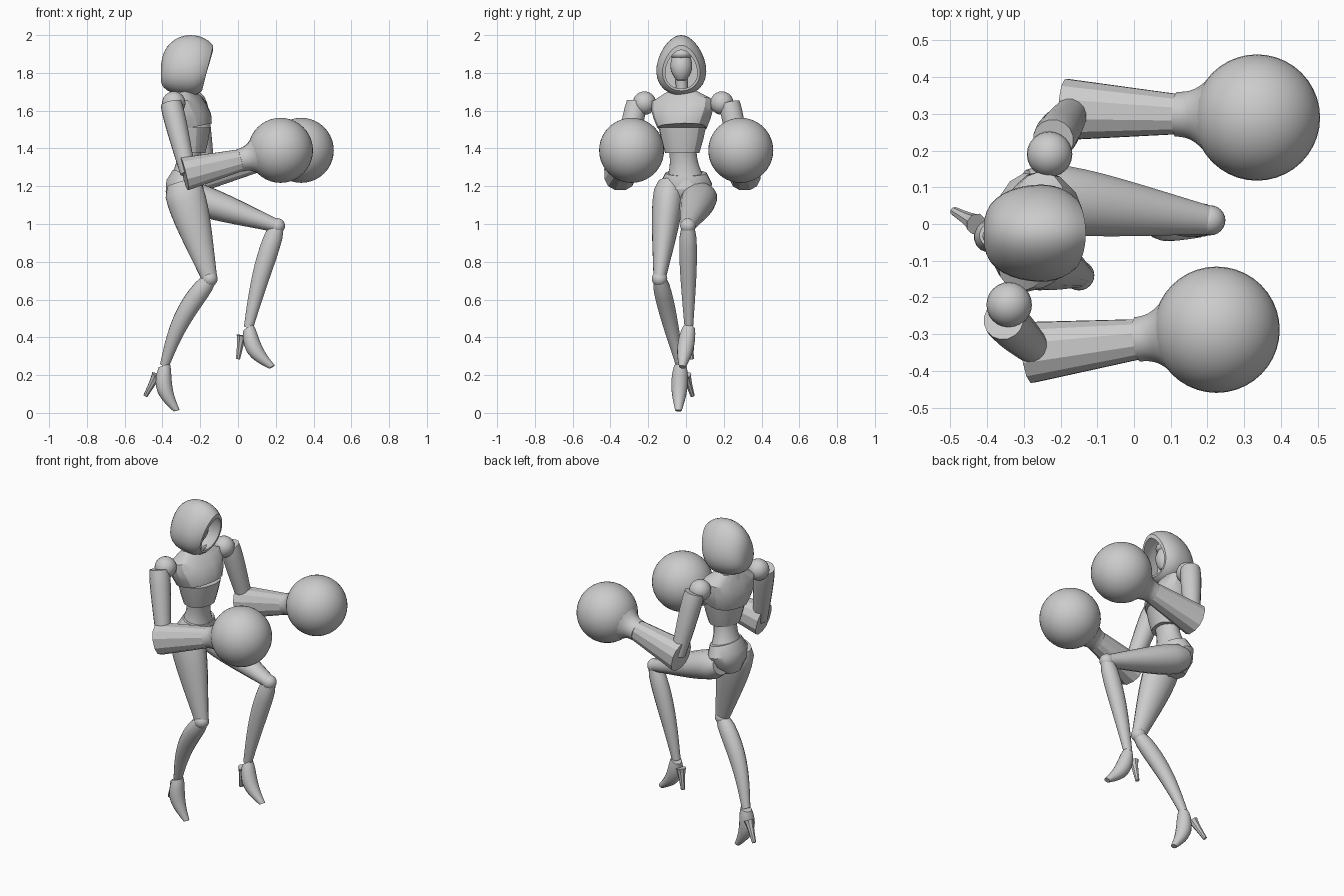
import bpy, bmesh
from math import cos, sin, pi, radians, copysign
from mathutils import Vector

cube = bpy.data.objects.get("Cube")
if cube:
    bpy.data.objects.remove(cube)

shade = (0.6, 0.6, 0.6, 1)
grey = bpy.data.materials.new("plain_grey")
grey.use_nodes = True
grey.diffuse_color = shade
grey.node_tree.nodes["Principled BSDF"].inputs["Base Color"].default_value = shade

FORWARD = Vector((1, 0, 0))
TWISTED = Vector((1, -0.27, 0))   # the chest turns to its right
UP = Vector((0, 0, 1))


def finish(bm, name, angle=40):
    """Turn a bmesh into a grey, smooth-shaded object."""
    bmesh.ops.recalc_face_normals(bm, faces=bm.faces[:])
    mesh = bpy.data.meshes.new(name)
    bm.to_mesh(mesh)
    bm.free()
    mesh.materials.append(grey)
    part = bpy.data.objects.new(name, mesh)
    bpy.context.collection.objects.link(part)
    bpy.ops.object.select_all(action='DESELECT')
    part.select_set(True)
    bpy.context.view_layer.objects.active = part
    bpy.ops.object.shade_smooth_by_angle(angle=radians(angle))


def skin(name, loops, angle=40):
    """Bridge a list of point loops and cap both ends."""
    bm = bmesh.new()
    rows = [[bm.verts.new(point) for point in loop] for loop in loops]
    for low, high in zip(rows, rows[1:]):
        for i in range(len(low)):
            bm.faces.new((low[i - 1], low[i], high[i], high[i - 1]))
    bm.faces.new(rows[0])
    bm.faces.new(rows[-1])
    finish(bm, name, angle)


def loft(name, start, end, sizes, front=FORWARD, bow=0, power=1, sides=16, angle=40):
    """Evenly spaced cross-sections (half width, half depth) from start to end."""
    start, end = Vector(start), Vector(end)
    axis = (end - start).normalized()
    ahead = (front - axis * front.dot(axis)).normalized()
    across = axis.cross(ahead)

    def rounded(value):
        return copysign(abs(value) ** power, value)

    loops = []
    for k, (width, depth) in enumerate(sizes):
        t = k / (len(sizes) - 1)
        centre = start.lerp(end, t) + ahead * bow * sin(pi * t)
        turns = [2 * pi * (i + 0.5) / sides for i in range(sides)]
        loops.append([centre + across * width * rounded(cos(a)) + ahead * depth * rounded(sin(a))
                      for a in turns])
    skin(name, loops, angle)


def limb(name, start, end, first, last, bulge=0, flat=0, early=0.6, steps=10, **options):
    """Tapered tube whose radius swells by bulge, nearer the start when early < 1."""
    sizes = []
    for k in range(steps + 1):
        t = k / steps
        radius = first + (last - first) * t + bulge * sin(pi * t ** early)
        sizes.append((radius * (1 - flat), radius * (1 + flat)))
    loft(name, start, end, sizes, **options)


def ball(name, centre, size, segments=24):
    bm = bmesh.new()
    bmesh.ops.create_uvsphere(bm, u_segments=segments, v_segments=segments // 2, radius=1)
    bmesh.ops.scale(bm, vec=size, verts=bm.verts[:])
    bmesh.ops.translate(bm, vec=centre, verts=bm.verts[:])
    finish(bm, name)


# Hood: egg-shaped loops from the back to the opening, then folded inside
def hood_loop(degrees, shrink, sides=28):
    angle = radians(degrees)
    size = shrink * sin(angle) ** 0.7
    slope = max(0, -cos(angle)) * 0.04
    loop = []
    for i in range(sides):
        a = 2 * pi * i / sides
        x = -0.25 - 0.16 * cos(angle) - slope * (1 - cos(a))
        y = -0.025 + size * 0.13 * sin(a) * (1 - cos(a) / 5)
        z = 1.78 + size * (0.06 + 0.16 * cos(a))
        loop.append((x, y, z))
    return loop


outside = [hood_loop(degrees, 1) for degrees in range(8, 140, 10)]
inside = [hood_loop(degrees, 0.85) for degrees in range(138, 60, -20)]
skin("hood", outside + inside)

# Head and neck
chin, crown, throat = (-0.24, -0.025, 1.76), (-0.27, -0.025, 1.93), (-0.28, -0.02, 1.62)
limb("face", chin, crown, 0.02, 0.03, bulge=0.034, early=0.8)
ball("brow_plate", (-0.26, -0.025, 1.9), (0.064, 0.06, 0.035))
limb("neck", throat, (-0.265, -0.025, 1.8), 0.042, 0.032, bulge=-0.006)
limb("collar", throat, (-0.28, -0.02, 1.705), 0.09, 0.065, flat=-0.1, front=TWISTED)

# Torso
bust, ribs = (-0.25, -0.02, 1.51), (-0.25, -0.02, 1.375)
loft("upper_chest", bust, (-0.29, -0.02, 1.7),
     [(0.13, 0.11), (0.15, 0.115), (0.165, 0.1), (0.165, 0.08), (0.08, 0.05)],
     front=TWISTED, power=0.8, angle=25)
loft("lower_chest", ribs, bust, [(0.09, 0.075), (0.11, 0.09), (0.125, 0.1)],
     front=TWISTED, power=0.85, angle=25)
limb("waist", (-0.28, 0, 1.2), (-0.25, -0.02, 1.42), 0.11, 0.07,
     bulge=-0.018, flat=-0.09, early=1)
loft("pelvis", (-0.31, 0, 1.09), (-0.27, 0, 1.27),
     [(0.05, 0.05), (0.12, 0.09), (0.14, 0.1), (0.11, 0.078)])


# Legs: thigh, knee ball, shin and a high-heeled shoe
def leg(side, hip, knee, ankle, toe, heel_top, heel_tip, hip_size, flat, front, bow):
    limb(side + "_thigh", hip, knee, hip_size, 0.037, bulge=0.031, flat=flat,
         early=0.5, front=front)
    ball(side + "_knee", knee, (0.042, 0.041, 0.041))
    limb(side + "_shin", knee, ankle, 0.035, 0.024, bulge=0.018, flat=0.05, bow=bow)
    limb(side + "_shoe", ankle, toe, 0.032, 0.017, bulge=0.018, early=0.8, bow=-0.03)
    limb(side + "_heel", heel_top, heel_tip, 0.03, 0.012, bulge=-0.004, sides=8)


leg("right", hip=(-0.3, -0.085, 1.22), knee=(-0.15, -0.14, 0.71), ankle=(-0.39, -0.03, 0.25),
    toe=(-0.325, -0.04, 0.012), heel_top=(-0.43, 0, 0.2), heel_tip=(-0.49, 0.035, 0.09),
    hip_size=0.07, flat=0.12, front=FORWARD, bow=-0.03)
leg("left", hip=(-0.3, 0.08, 1.16), knee=(0.207, 0.01, 0.99), ankle=(0.055, 0.015, 0.45),
    toe=(0.18, -0.02, 0.243), heel_top=(0.02, 0.02, 0.41), heel_tip=(0, 0.03, 0.285),
    hip_size=0.065, flat=-0.06, front=UP, bow=-0.01)


# Arms: ball joint, tapered sleeve, cuffed forearm, flared collar and round glove
def arm(side, shoulder, sleeve, cuff, fist):
    elbow, hand = Vector(cuff), Vector(fist)
    wrist, palm = elbow.lerp(hand, 0.58), elbow.lerp(hand, 0.77)
    ball(side + "_shoulder", shoulder, (0.062, 0.062, 0.062))
    limb(side + "_upper_arm", sleeve, elbow.lerp(hand, 0.04), 0.056, 0.042, bulge=0.006)
    limb(side + "_forearm", elbow, wrist, 0.088, 0.058, flat=0.03, steps=4,
         front=UP, sides=12, power=0.85, angle=25)
    limb(side + "_glove_collar", wrist, palm, 0.062, 0.115, bulge=-0.016, early=1, front=UP)
    ball(side + "_glove", fist, (0.172, 0.172, 0.172), segments=40)


arm("right", shoulder=(-0.34, -0.22, 1.64), sleeve=(-0.355, -0.26, 1.64),
    cuff=(-0.285, -0.35, 1.265), fist=(0.225, -0.288, 1.39))
arm("left", shoulder=(-0.23, 0.19, 1.64), sleeve=(-0.22, 0.23, 1.64),
    cuff=(-0.185, 0.312, 1.265), fist=(0.335, 0.29, 1.39))
